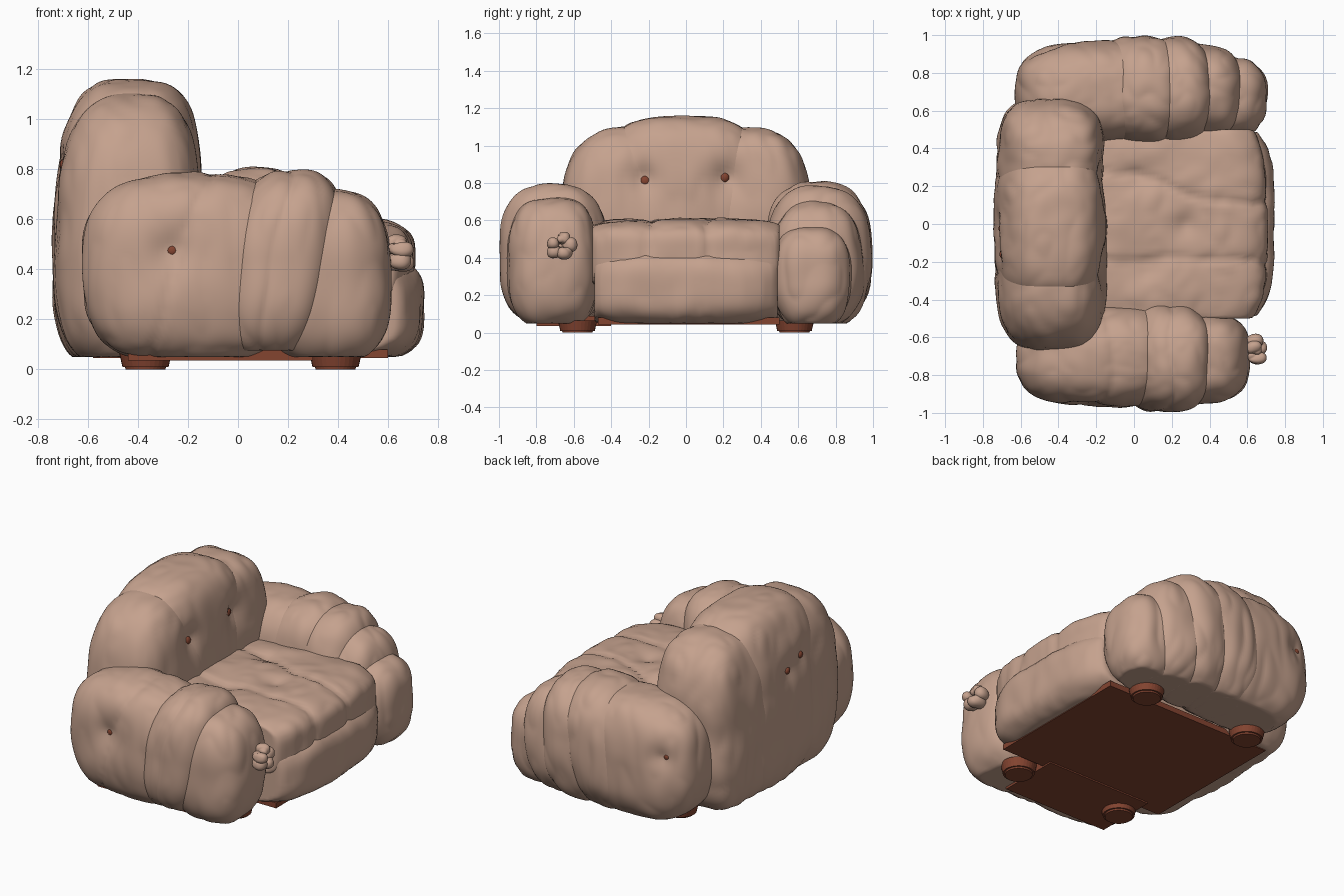
import bpy, bmesh, math
from mathutils import Vector, noise

if "Cube" in bpy.data.objects:
    bpy.data.objects.remove(bpy.data.objects["Cube"])


def material(name, rgb):
    m = bpy.data.materials.new(name)
    m.diffuse_color = (*rgb, 1)
    m.use_nodes = True
    m.node_tree.nodes["Principled BSDF"].inputs["Base Color"].default_value = m.diffuse_color
    return m


FABRIC = material("tan fabric", (0.56, 0.36, 0.27))
WOOD = material("red brown wood", (0.23, 0.058, 0.03))


def finish(bm, name, mat, smooth=True):
    mesh = bpy.data.meshes.new(name)
    bm.to_mesh(mesh)
    bm.free()
    mesh.materials.append(mat)
    for p in mesh.polygons:
        p.use_smooth = smooth
    ob = bpy.data.objects.new(name, mesh)
    bpy.context.collection.objects.link(ob)
    return ob


def cushion(name, xr, yr, zr, e=3.0, lean=0.0, dimples=(), folds=(), puff=0.012,
            cuts=28, floor=0.05, side=9):
    """Soft rounded block filling the given ranges, flattened at floor and side.
    dimples: (point, push direction, radius, depth)
    folds: (point, plane normal, depth, width)"""
    c = Vector([(r[0] + r[1]) / 2 for r in (xr, yr, zr)])
    h = [(r[1] - r[0]) / 2 for r in (xr, yr, zr)]
    bm = bmesh.new()
    bmesh.ops.create_cube(bm, size=2)
    bmesh.ops.subdivide_edges(bm, edges=bm.edges[:], cuts=cuts, use_grid_fill=True)
    for v in bm.verts:
        d = Vector([math.tan(k * math.pi / 4) for k in v.co])
        t = sum(abs(k) ** e for k in d) ** (-1 / e)
        u = d * t
        p = c + Vector((u.x * h[0], u.y * h[1], u.z * h[2]))
        p.x += lean * (p.z - c.z)
        # broad puffs and finer wrinkles
        out = d.normalized()
        w = noise.noise(p * 4.5) * puff
        w += (abs(noise.noise(Vector((p.x * 9, p.y * 9, p.z * 4)))) - 0.25) * puff * 0.9
        for q, n, depth, width in folds:
            k = abs((p - Vector(q)).dot(Vector(n).normalized())
                    + 0.05 * noise.noise(p * 3))
            w -= depth * math.exp(-k / width)
        p += out * w
        for q, push, r, depth in dimples:
            k = (p - Vector(q)).length
            p += Vector(push) * depth * math.exp(-(k / r) ** 1.4)
        p.z = max(p.z, floor)
        p.y = max(-side, min(side, p.y))
        v.co = p
    return finish(bm, name, FABRIC)


def button(name, ob, target, axis, r=0.028, sink=0.008):
    """Small button set into the surface of a cushion near the target"""
    t = Vector(target)
    co = min((v.co for v in ob.data.vertices), key=lambda p: (p - t).length)
    co = co + (Vector((-0.4, 0, 0.5)) - co).normalized() * sink
    bm = bmesh.new()
    bmesh.ops.create_uvsphere(bm, u_segments=16, v_segments=10, radius=r)
    for v in bm.verts:
        v.co[axis] *= 0.7
        v.co += co
    return finish(bm, name, WOOD)


# Backrest: three overlapping puffs
front_d = [((-0.15, y, 0.83), (-1, 0, 0), 0.085, 0.06) for y in (-0.225, 0.215)]
rear_pts = [(-0.74, -0.16, 0.82), (-0.74, -0.02, 0.77)]
rear_d = [(p, (1, 0, 0), 0.06, 0.025) for p in rear_pts]
back_mid = cushion("back_middle", (-0.74, -0.15), (-0.47, 0.44), (0.0, 1.16), 3.1, lean=0.05,
                   dimples=front_d + rear_d, cuts=36)
cushion("back_left", (-0.73, -0.15), (-0.675, 0.14), (0.0, 1.095), 2.9, lean=0.04,
        dimples=front_d + rear_d)
cushion("back_right", (-0.725, -0.16), (0.02, 0.66), (0.0, 1.09), 3.1, lean=0.04,
        dimples=front_d, puff=0.018)
for i, y in enumerate((-0.225, 0.215)):
    button("back_front_button_%d" % i, back_mid, (-0.19, y, 0.83), 0)
for i, p in enumerate(rear_pts):
    button("back_rear_button_%d" % i, back_mid, (p[0] + 0.02, p[1], p[2]), 0, 0.022, 0.0)

# Seat: lower apron and top cushion, tufted in three places
cushion("seat_apron", (-0.3, 0.74), (-0.58, 0.58), (0.02, 0.47), 3.8, side=0.49)
seat_pts = ((0.02, 0.25), (0.27, 0.0), (0.06, -0.24))
seat_d = [((x, y, 0.59), (0, 0, -1), 0.09, 0.04) for x, y in seat_pts]
seat_f = [((0.3, y, 0.5), (s, 1, 0), 0.022, 0.025) for y, s in ((0.18, 0.2), (-0.2, 0.05))]
cushion("seat_cushion", (-0.32, 0.705), (-0.58, 0.58), (0.22, 0.61), 4.2, dimples=seat_d,
        folds=seat_f, puff=0.015, cuts=40, side=0.5)

# Near arm (-y): rear, middle and front puffs
near_d = [((-0.27, -0.97, 0.48), (0, 1, 0), 0.09, 0.04)]
near = cushion("near_arm_rear", (-0.625, 0.27), (-0.97, -0.43), (0.02, 0.785), 2.8,
               dimples=near_d, folds=[((-0.14, -0.7, 0.7), (1, 0, -0.35), 0.012, 0.03)],
               cuts=36)
cushion("near_arm_middle", (-0.06, 0.40), (-1.0, -0.42), (0.03, 0.805), 2.7, lean=0.14,
        folds=[((0.17, -0.9, 0.5), (1, 0, -0.15), 0.012, 0.03)], floor=0.075)
cushion("near_arm_front", (0.08, 0.615), (-0.955, -0.47), (0.02, 0.72), 2.8)
button("near_arm_button", near, (-0.27, -0.94, 0.48), 1, 0.024, 0.01)

# Far arm (+y): fan of puffs stepping down to the front
far_d = [((-0.47, 0.93, 0.5), (0.3, -0.95, 0), 0.08, 0.04)]
far = cushion("far_arm_rear", (-0.625, 0.25), (0.43, 0.97), (0.02, 0.78), 2.8,
              dimples=far_d, cuts=36)
fan = [((-0.22, 0.27), (0.42, 0.995), 0.805, 0.12),
       ((0.0, 0.42), (0.43, 0.985), 0.785, 0.1),
       ((0.14, 0.575), (0.46, 0.945), 0.70, 0.05),
       ((0.28, 0.71), (0.465, 0.885), 0.57, 0.0)]
for i, (xr, yr, top, lean) in enumerate(fan):
    cushion("far_arm_puff_%d" % (i + 1), xr, yr, (0.02, top), 2.6, lean=lean, puff=0.015)
button("far_arm_button", far, (-0.48, 0.88, 0.5), 1, 0.02)

# Rosette on the front of the near arm
for i in range(5):
    a = math.radians(72 * i + 80)
    y, z = -0.67 + 0.045 * math.cos(a), 0.465 + 0.04 * math.sin(a)
    cushion("rosette_petal_%d" % (i + 1), (0.59, 0.685 + 0.014 * (i % 2)),
            (y - 0.04, y + 0.04), (z - 0.036, z + 0.036), 2.4, puff=0.03, cuts=8)

# Base boards under the body and near arm
def board(name, xr, yr, zr):
    bm = bmesh.new()
    bmesh.ops.create_cube(bm, size=1)
    for v in bm.verts:
        v.co = [r[0] + (k + 0.5) * (r[1] - r[0]) for k, r in zip(v.co, (xr, yr, zr))]
    return finish(bm, name, WOOD, False)


board("base_board", (-0.58, 0.6), (-0.47, 0.5), (0.045, 0.08))
board("near_arm_board", (-0.44, 0.30), (-0.8, -0.4), (0.036, 0.09))

# Feet
for x in (-0.37, 0.39):
    for y in (-0.58, 0.58):
        bm = bmesh.new()
        bmesh.ops.create_cone(bm, cap_ends=True, segments=32, radius1=0.09,
                              radius2=0.105, depth=0.065)
        bottom = [e for e in bm.edges if all(v.co.z < 0 for v in e.verts)]
        bmesh.ops.bevel(bm, geom=bottom, offset=0.01, segments=2, affect='EDGES')
        for v in bm.verts:
            v.co += Vector((x, y, 0.0325))
        finish(bm, "foot_%s_%s" % ("front" if x > 0 else "rear", "far" if y > 0 else "near"),
               WOOD, False)
